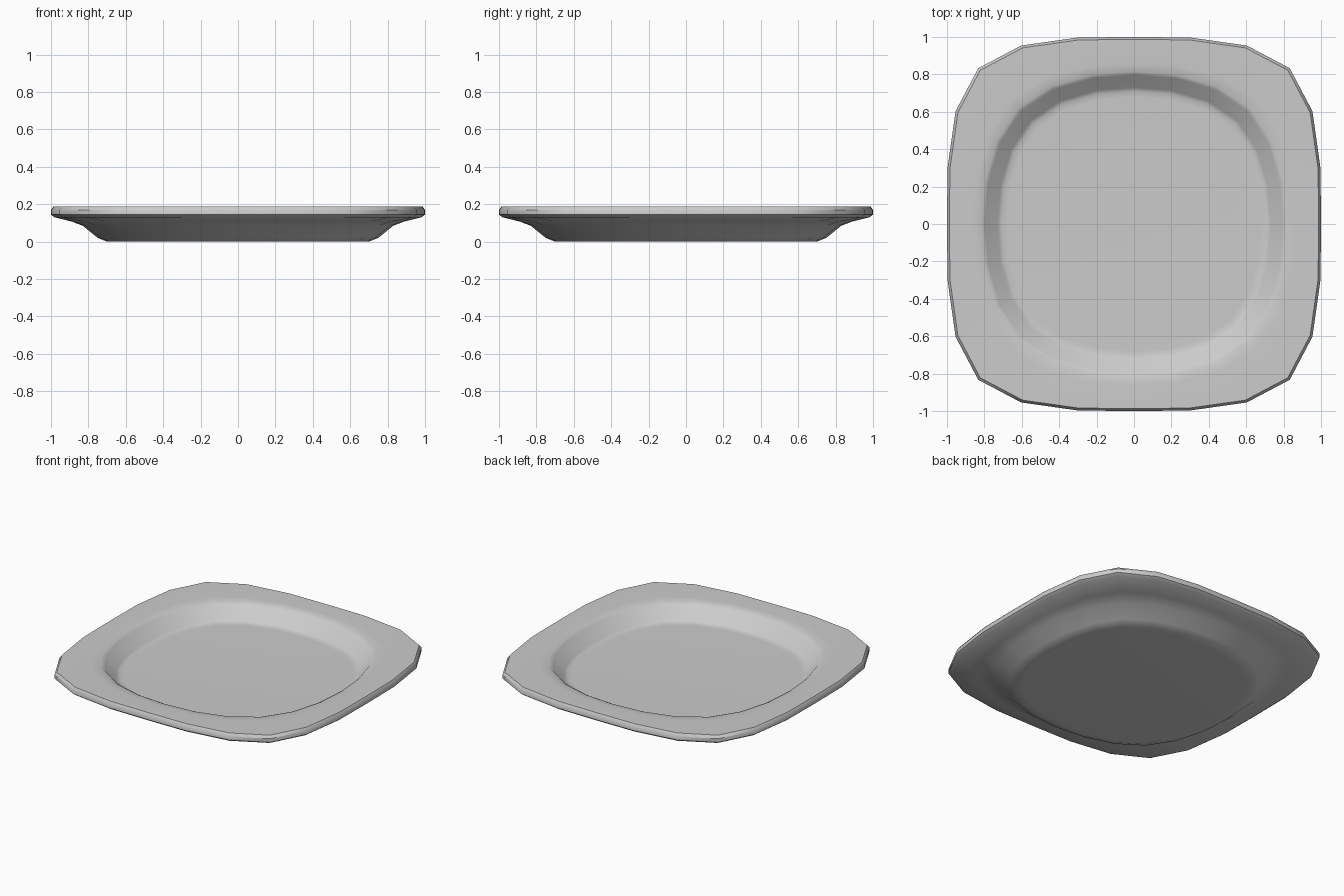
import bpy
import bmesh
import math

cube = bpy.data.objects.get("Cube")
if cube:
    bpy.data.objects.remove(cube, do_unlink=True)

# One grey glaze for the whole plate
glaze = bpy.data.materials.new("grey_glaze")
glaze.use_nodes = True
grey = (0.6, 0.6, 0.6, 1)
glaze.diffuse_color = grey
glaze.node_tree.nodes["Principled BSDF"].inputs["Base Color"].default_value = grey

SIDES = 24
# One eighth of the squarish rim outline, from the middle of a side to the corner
OUTLINE = [(1, 0), (0.997, 0.3), (0.954, 0.603), (0.833, 0.833)]


def outline_point(i):
    """Point i of the unit rim outline, mirrored and turned from one eighth."""
    quarter, step = divmod(i, SIDES // 4)
    x, y = OUTLINE[step] if step < 4 else OUTLINE[6 - step][::-1]
    for _ in range(quarter):
        x, y = -y, x
    return x, y


def ring(bm, size, z, squareness):
    """Ring of vertices between a circle (0) and the rim outline (1)."""
    verts = []
    for i in range(SIDES):
        x, y = outline_point(i)
        angle = math.tau * i / SIDES
        x = squareness * x + (1 - squareness) * math.cos(angle)
        y = squareness * y + (1 - squareness) * math.sin(angle)
        verts.append(bm.verts.new((size * x, size * y, z)))
    return verts


# Cross-section from underside to well: half width, height, squareness
PROFILE = [
    (0.67, 0.0, 0.4), (0.705, 0.002, 0.4), (0.75, 0.02, 0.4),
    (0.83, 0.085, 0.45), (0.89, 0.108, 0.65), (0.98, 0.13, 1),
    (1.0, 0.145, 1), (1.0, 0.17, 1), (0.987, 0.188, 1),
    (0.86, 0.187, 0.5), (0.815, 0.184, 0.42), (0.797, 0.174, 0.4),
    (0.73, 0.096, 0.4), (0.71, 0.087, 0.4), (0.68, 0.086, 0.4),
]

bm = bmesh.new()
rings = [ring(bm, *section) for section in PROFILE]
for lower, upper in zip(rings, rings[1:]):
    for i in range(SIDES):
        j = (i + 1) % SIDES
        bm.faces.new((lower[i], lower[j], upper[j], upper[i]))
# Underside and flat floor of the well
bm.faces.new(rings[0][::-1])
bm.faces.new(rings[-1])
bmesh.ops.recalc_face_normals(bm, faces=bm.faces)

mesh = bpy.data.meshes.new("plate")
bm.to_mesh(mesh)
bm.free()
mesh.materials.append(glaze)
plate = bpy.data.objects.new("plate", mesh)
bpy.context.collection.objects.link(plate)

# Smooth walls, crisp rim edges
bpy.ops.object.select_all(action="DESELECT")
plate.select_set(True)
bpy.context.view_layer.objects.active = plate
bpy.ops.object.shade_smooth_by_angle(angle=math.radians(37))
